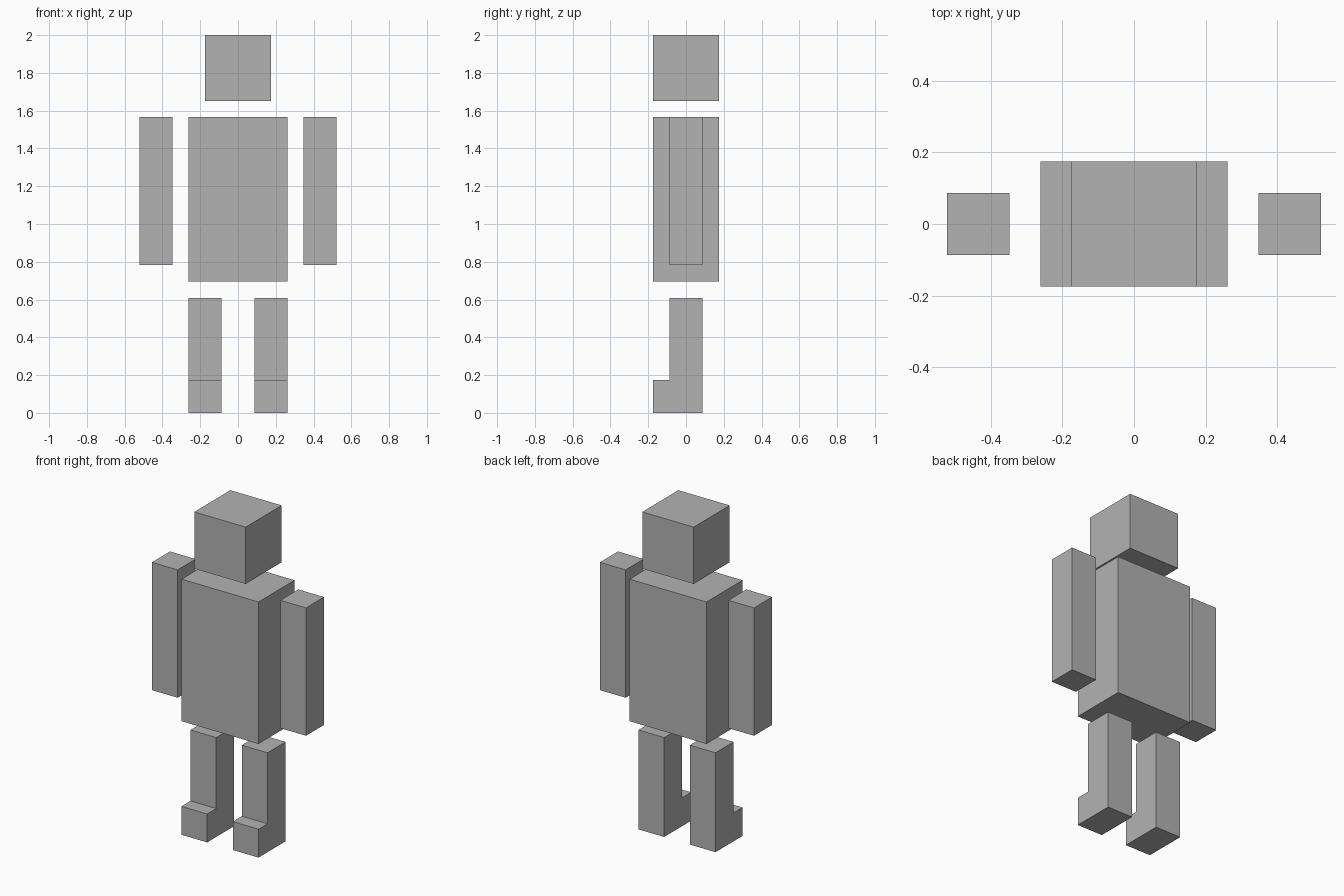
import bpy
import bmesh
from mathutils import Vector

default = bpy.data.objects.get("Cube")
if default:
    bpy.data.objects.remove(default, do_unlink=True)

U = 2 / 23  # the figure is 23 blocks tall

grey = bpy.data.materials.new("plain grey")
grey.use_nodes = True
colour = (0.45, 0.45, 0.45, 1)
grey.diffuse_color = colour
grey.node_tree.nodes["Principled BSDF"].inputs["Base Color"].default_value = colour


def finish(name, bm):
    bmesh.ops.recalc_face_normals(bm, faces=bm.faces)
    mesh = bpy.data.meshes.new(name)
    bm.to_mesh(mesh)
    bm.free()
    mesh.materials.append(grey)
    bpy.context.collection.objects.link(bpy.data.objects.new(name, mesh))


def box(name, low, high):
    """Box between two corners, in blocks."""
    low, high = Vector(low) * U, Vector(high) * U
    bm = bmesh.new()
    bmesh.ops.create_cube(bm, size=1)
    bmesh.ops.scale(bm, vec=high - low, verts=bm.verts)
    bmesh.ops.translate(bm, vec=(low + high) / 2, verts=bm.verts)
    finish(name, bm)


def leg(name, x):
    """L-shaped side profile, with the foot to the front, extruded across x."""
    profile = [(-2, 0), (1, 0), (1, 7), (-1, 7), (-1, 2), (-2, 2)]
    bm = bmesh.new()
    face = bm.faces.new([bm.verts.new(Vector((x - 1, y, z)) * U) for y, z in profile])
    side = bmesh.ops.extrude_face_region(bm, geom=[face])["geom"]
    moved = [v for v in side if isinstance(v, bmesh.types.BMVert)]
    bmesh.ops.translate(bm, vec=(2 * U, 0, 0), verts=moved)
    finish(name, bm)


# Head and torso
box("head", (-2, -2, 19), (2, 2, 23))
box("torso", (-3, -2, 8), (3, 2, 18))

# Arms and legs on both sides
for label, s in (("left", 1), ("right", -1)):
    box(label + "_arm", (5 * s - 1, -1, 9), (5 * s + 1, 1, 18))
    leg(label + "_leg", 2 * s)
